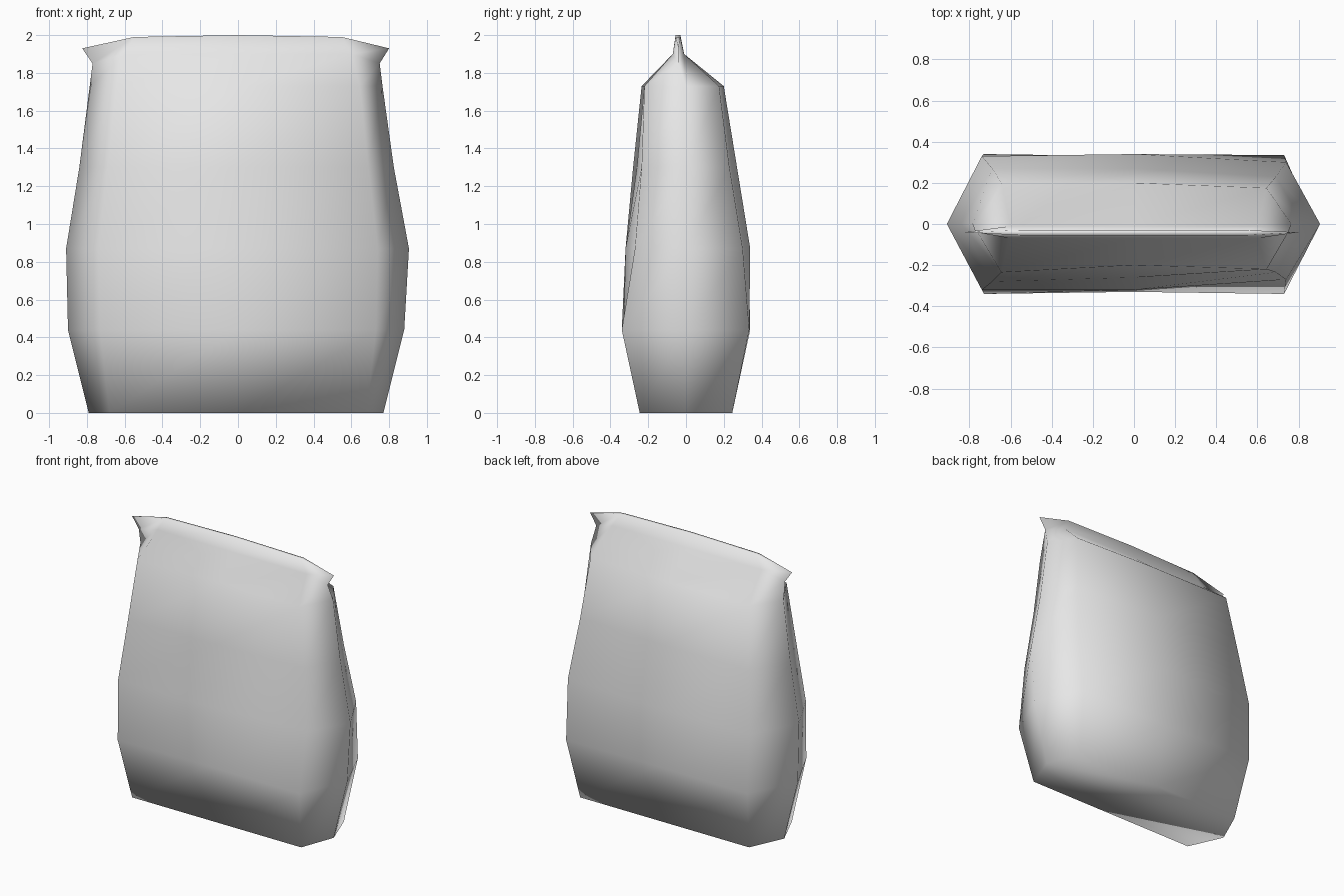
import bpy
import bmesh

default_cube = bpy.data.objects.get("Cube")
if default_cube:
    bpy.data.objects.remove(default_cube, do_unlink=True)


def make_material(name, colour):
    material = bpy.data.materials.new(name)
    material.use_nodes = True
    material.diffuse_color = colour
    material.node_tree.nodes["Principled BSDF"].inputs["Base Color"].default_value = colour
    return material


def add_ring(bm, height, tip_x, corner_x, front, back, tip_y=0, corner_drop=0, tip_drop=0):
    """One eight-point ring; front and back list depths at -x corner, middle, +x corner."""
    left_tip, right_tip = tip_x
    corner_z, tip_z = height - corner_drop, height - tip_drop
    points = [
        (-left_tip, tip_y, tip_z),
        (-corner_x, front[0], corner_z),
        (0, front[1], height),
        (corner_x, front[2], corner_z),
        (right_tip, tip_y, tip_z),
        (corner_x, back[2], corner_z),
        (0, back[1], height),
        (-corner_x, back[0], corner_z),
    ]
    return [bm.verts.new(point) for point in points]


def bridge(bm, lower, upper):
    count = len(lower)
    for i in range(count):
        j = (i + 1) % count
        bm.faces.new((lower[i], lower[j], upper[j], upper[i]))


bm = bmesh.new()
rings = [
    # Base
    add_ring(bm, 0, (.79, .77), .68, (-.245, -.245, -.245), (.245, .245, .245)),
    # Filled, bulging body
    add_ring(bm, .44, (.9, .88), .73, (-.34, -.33, -.34), (.34, .33, .335)),
    add_ring(bm, .87, (.91, .905), .74, (-.32, -.32, -.27), (.33, .34, .3)),
    add_ring(bm, 1.3, (.84, .825), .69, (-.28, -.26, -.235), (.27, .27, .23)),
    # Shoulder
    add_ring(bm, 1.73, (.785, .765), .645, (-.235, -.2, -.22), (.2, .2, .175)),
    # Pinched neck and flared seal
    add_ring(bm, 1.9, (.77, .75), .6, (-.07, -.07, -.07), (-.01, -.01, -.01),
             tip_y=-.04, tip_drop=.05),
    add_ring(bm, 2, (.825, .8), .55, (-.055, -.055, -.055), (-.03, -.03, -.03),
             tip_y=-.04, corner_drop=.01, tip_drop=.07),
]
for lower, upper in zip(rings, rings[1:]):
    bridge(bm, lower, upper)

# Closed base and seal edge
bm.faces.new(list(reversed(rings[0])))
seal = rings[-1]
bm.faces.new((seal[0], seal[1], seal[7]))
bm.faces.new((seal[1], seal[2], seal[6], seal[7]))
bm.faces.new((seal[2], seal[3], seal[5], seal[6]))
bm.faces.new((seal[3], seal[4], seal[5]))
bmesh.ops.recalc_face_normals(bm, faces=bm.faces)
for face in bm.faces:
    face.smooth = True

mesh = bpy.data.meshes.new("sealed_bag")
bm.to_mesh(mesh)
bm.free()
mesh.materials.append(make_material("light grey", (.8, .8, .8, 1)))
bag = bpy.data.objects.new("sealed_bag", mesh)
bpy.context.collection.objects.link(bag)
